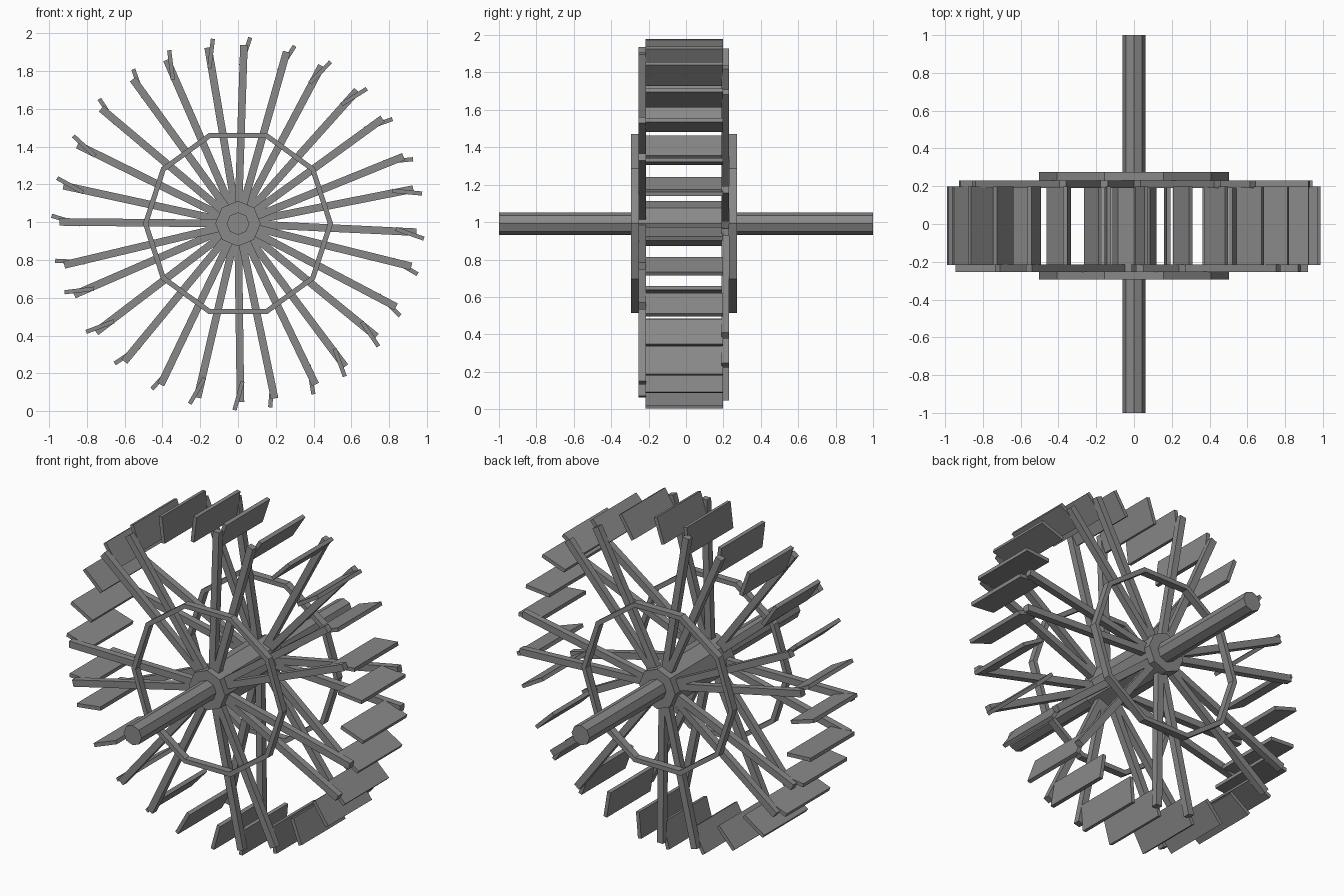
import bpy, bmesh, math
from mathutils import Matrix, Vector

cube = bpy.data.objects.get("Cube")
if cube:
    bpy.data.objects.remove(cube, do_unlink=True)

grey = bpy.data.materials.new("weathered_grey")
grey.use_nodes = True
COLOUR = (0.25, 0.25, 0.25, 1)
grey.diffuse_color = COLOUR
grey.node_tree.nodes["Principled BSDF"].inputs["Base Color"].default_value = COLOUR

AXIS = Vector((0, 0, 0.992))  # wheel centre
FRONT_Y, BACK_Y = -0.235, 0.21
# Hand-built unevenness of each spoke pair, in degrees
WANDER = [-0.3, 0, 0.4, -0.5, -1.2, -1.5, -2.2, -3, -2.3, -1, -2.7, -2.8, -0.7, 0]


def finish(name, bm):
    bmesh.ops.recalc_face_normals(bm, faces=bm.faces)
    mesh = bpy.data.meshes.new(name)
    bm.to_mesh(mesh)
    bm.free()
    mesh.materials.append(grey)
    obj = bpy.data.objects.new(name, mesh)
    bpy.context.collection.objects.link(obj)
    return obj


def box(name, size, centre, angle, tilt=0.0):
    """Box on the wheel at a clockwise angle; local z points outwards."""
    bm = bmesh.new()
    bmesh.ops.create_cube(bm, size=1)
    matrix = (Matrix.Translation(AXIS) @ Matrix.Rotation(angle, 4, 'Y')
              @ Matrix.Translation(centre) @ Matrix.Rotation(tilt, 4, 'Y')
              @ Matrix.Diagonal((*size, 1)))
    bm.transform(matrix)
    return finish(name, bm)


def prism(name, radius, sides, y0, y1):
    """Closed polygonal bar along y."""
    bm = bmesh.new()
    bmesh.ops.create_cone(bm, cap_ends=True, segments=sides, radius1=radius,
                          radius2=radius, depth=y1 - y0)
    bm.transform(Matrix.Translation(AXIS + Vector((0, (y0 + y1) / 2, 0)))
                 @ Matrix.Rotation(math.pi / 2, 4, 'X'))
    return finish(name, bm)


def ring(name, outer, inner, sides, y0, y1):
    """Polygonal hoop with a rectangular section."""
    bm = bmesh.new()
    section = [(outer, y0), (outer, y1), (inner, y1), (inner, y0)]
    loops = []
    for i in range(sides):
        a = math.tau * i / sides
        loops.append([bm.verts.new(AXIS + Vector((r * math.cos(a), y, r * math.sin(a))))
                      for r, y in section])
    for i, loop in enumerate(loops):
        following = loops[(i + 1) % sides]
        for j in range(4):
            k = (j + 1) % 4
            bm.faces.new((loop[j], loop[k], following[k], following[j]))
    return finish(name, bm)


# Axle and hub
prism("axle", 0.06, 8, -1, 1)
prism("hub", 0.12, 8, -0.294, 0.274)

# Bracing hoops outside the spokes
ring("front_hoop", 0.503, 0.475, 10, -0.294, -0.252)
ring("back_hoop", 0.503, 0.475, 10, 0.23, 0.274)

# Spoke pairs alternate front and back; each spoke carries one tilted paddle
for k, wander in enumerate(WANDER):
    side, y = ("front", FRONT_Y) if k % 2 == 0 else ("back", BACK_Y)
    for n, offset in enumerate((2.2, 16.1)):
        angle = math.radians(offset + wander) + math.tau * k / len(WANDER)
        box(f"{side}_spoke_{k}_{n}", (0.04, 0.04, 0.945), (0, y, 0.4725), angle)
        box(f"paddle_{k}_{n}", (0.022, 0.415, 0.157), (0.01, -0.01, 0.911),
            angle, math.radians(16.5))
